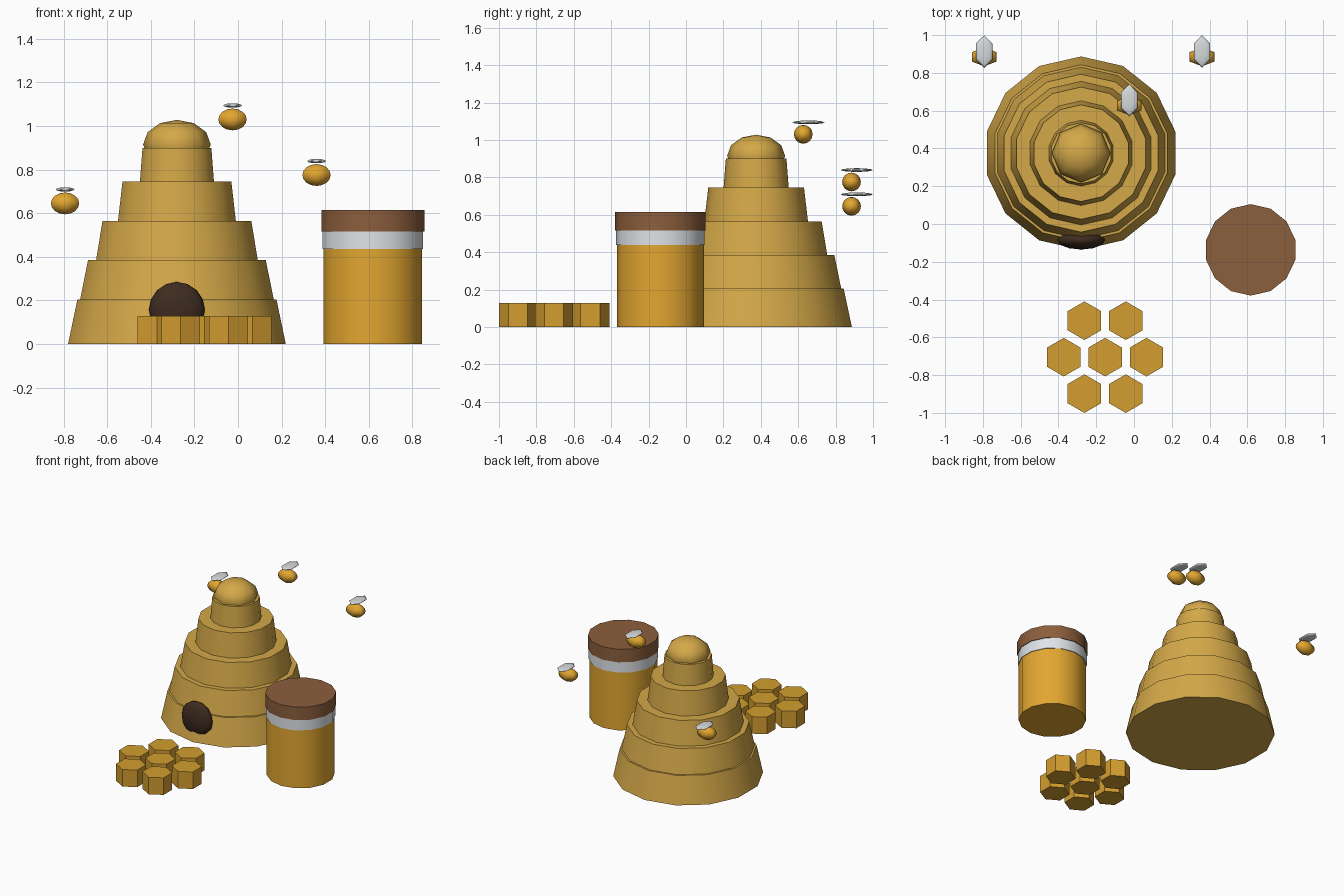
import bpy
import bmesh
from mathutils import Matrix, Vector

cube = bpy.data.objects.get("Cube")
if cube:
    bpy.data.objects.remove(cube, do_unlink=True)


def material(name, r, g, b):
    """Flat colour given as 0-255 display values, stored as linear."""
    def linear(c):
        c /= 255
        return c / 12.92 if c < 0.04045 else ((c + 0.055) / 1.055) ** 2.4
    colour = (linear(r), linear(g), linear(b), 1)
    mat = bpy.data.materials.new(name)
    mat.use_nodes = True
    mat.diffuse_color = colour
    mat.node_tree.nodes["Principled BSDF"].inputs["Base Color"].default_value = colour
    return mat


STRAW = material("straw", 212, 168, 72)
HONEY = material("honey", 226, 166, 48)
WAX = material("wax", 212, 158, 47)
WOOD = material("lid_brown", 139, 94, 60)
LABEL = material("label_white", 232, 236, 240)
DARK = material("dark_brown", 61, 43, 31)
WING = material("wing_grey", 214, 218, 220)


def finish(name, bm, location, mat, angle):
    mesh = bpy.data.meshes.new(name)
    bm.to_mesh(mesh)
    bm.free()
    mesh.materials.append(mat)
    obj = bpy.data.objects.new(name, mesh)
    obj.location = location
    bpy.context.collection.objects.link(obj)
    bpy.ops.object.select_all(action='DESELECT')
    obj.select_set(True)
    bpy.context.view_layer.objects.active = obj
    if angle is None:
        bpy.ops.object.shade_smooth()
    else:
        bpy.ops.object.shade_smooth_by_angle(angle=angle)
    return obj


def drum(name, x, y, z0, z1, r0, r1, mat, sides=14):
    """Closed tapered prism standing between two heights."""
    bm = bmesh.new()
    bmesh.ops.create_cone(bm, cap_ends=True, segments=sides, radius1=r0, radius2=r1,
                          depth=z1 - z0)
    return finish(name, bm, (x, y, (z0 + z1) / 2), mat, 0.6)


def ball(name, location, size, mat, segments, rings):
    """Low-poly ellipsoid with smooth shading."""
    bm = bmesh.new()
    bmesh.ops.create_uvsphere(bm, u_segments=segments, v_segments=rings, radius=1,
                              matrix=Matrix.Diagonal((*size, 1)))
    return finish(name, bm, location, mat, None)


# Hive: stacked tapering tiers, a dome and an entrance
HX, HY = -0.28, 0.375
heights = [0, 0.205, 0.385, 0.565, 0.745, 0.9]
radii = [(0.512, 0.468), (0.455, 0.418), (0.38, 0.35), (0.277, 0.256), (0.174, 0.162)]
for i, (low, high) in enumerate(radii):
    drum(f"hive_tier_{i + 1}", HX, HY, heights[i], heights[i + 1], low, high, STRAW)
ball("hive_dome", (HX, HY, 0.915), (0.155, 0.155, 0.113), STRAW, 8, 6)
ball("hive_entrance", (HX, -0.085, 0.157), (0.128, 0.05, 0.128), DARK, 12, 8)

# Honey jar
JX, JY = 0.618, -0.137
drum("jar_body", JX, JY, 0, 0.44, 0.232, 0.232, HONEY)
drum("jar_label", JX, JY, 0.437, 0.517, 0.237, 0.237, LABEL)
drum("jar_lid", JX, JY, 0.517, 0.615, 0.242, 0.242, WOOD)

# Honeycomb: a ring of six cells round a middle one
for row, count in ((-1, 2), (0, 3), (1, 2)):
    for i in range(count):
        x = -0.153 + (i - (count - 1) / 2) * 0.219
        drum(f"honeycomb_cell_{row + 2}_{i + 1}", x, -0.705 + row * 0.193,
             0, 0.128, 0.102, 0.102, WAX, sides=6)

# Bees: oval body with a thin wing above
for i, spot in enumerate([(-0.793, 0.885, 0.645), (0.36, 0.885, 0.775), (-0.025, 0.627, 1.03)]):
    centre = Vector(spot)
    ball(f"bee_{i + 1}_body", centre, (0.075, 0.05, 0.05), HONEY, 6, 8)
    ball(f"bee_{i + 1}_wing", centre + Vector((0, 0.028, 0.064)),
         (0.05, 0.086, 0.01), WING, 6, 6)
